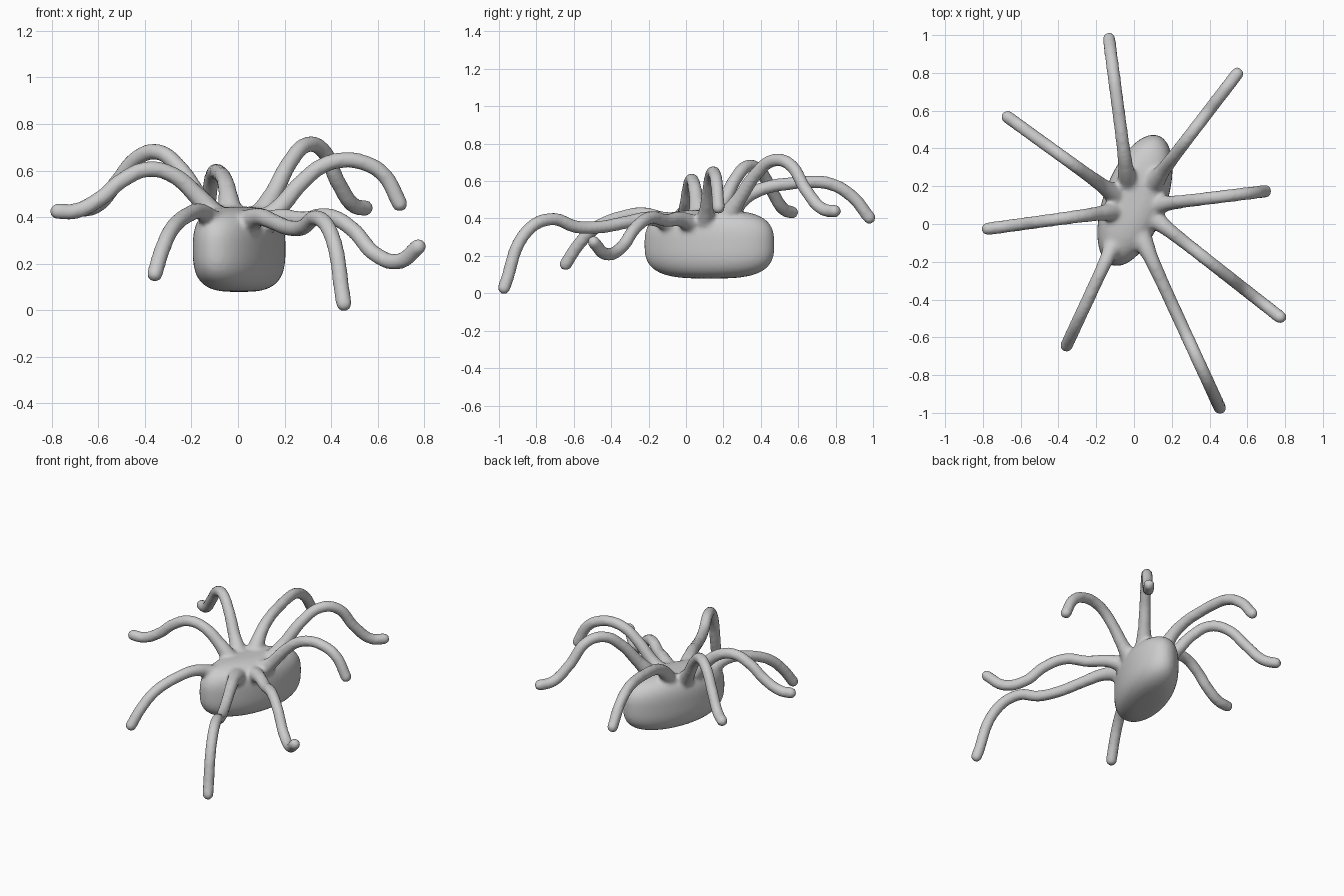
import bpy, bmesh, math
from mathutils import Vector, Matrix

if "Cube" in bpy.data.objects:
    bpy.data.objects.remove(bpy.data.objects["Cube"])

parts = []


def link(name, data):
    ob = bpy.data.objects.new(name, data)
    bpy.context.collection.objects.link(ob)
    return ob


def sphere(name, matrix, segs, rings, shape=None):
    bm = bmesh.new()
    bmesh.ops.create_uvsphere(bm, u_segments=segs, v_segments=rings, radius=1)
    if shape:
        for v in bm.verts:
            v.co = shape(v.co)
    bmesh.ops.transform(bm, verts=bm.verts, matrix=matrix)
    mesh = bpy.data.meshes.new(name)
    bm.to_mesh(mesh)
    bm.free()
    return link(name, mesh)


# Body: boxy ellipsoid, turned about z
def boxy(co):
    ring = max(math.hypot(co.x, co.y), 1e-5)
    k = ring ** 0.62 / ring
    return Vector((0.165 * k * co.x, 0.365 * k * co.y,
                   0.183 * math.copysign(abs(co.z) ** 0.68, co.z)))


body = sphere("spider_body", Matrix.Translation((0.005, 0.125, 0.262))
              @ Matrix.Rotation(math.radians(-20), 4, 'Z'), 64, 40, boxy)


# Leg: straight in plan, heights evenly spaced from root to tip, flared root, round tip
def make_leg(name, root, tip, heights):
    root, tip = Vector(root), Vector(tip)
    n = len(heights) - 1
    pts = [root.lerp(tip, i / n).to_3d() + Vector((0, 0, z)) for i, z in enumerate(heights)]
    pts[-1] += (pts[-2] - pts[-1]).normalized() * 0.032
    cu = bpy.data.curves.new(name, 'CURVE')
    cu.dimensions = '3D'
    cu.bevel_depth = 0.035
    cu.bevel_resolution = 5
    cu.resolution_u = 10
    cu.use_fill_caps = True
    sp = cu.splines.new('BEZIER')
    sp.bezier_points.add(n)
    for i, (bp, p) in enumerate(zip(sp.bezier_points, pts)):
        bp.co = p
        bp.handle_left_type = bp.handle_right_type = 'AUTO'
        bp.radius = 1 + 0.7 * 0.2 ** i
    parts.append(link(name, cu))
    parts.append(sphere(name + "_tip", Matrix.Translation(pts[-1]) @ Matrix.Scale(0.0355, 4), 20, 12))


make_leg("leg_back_left", (-0.03, 0.2), (-0.135, 1.0), (.38, .51, .565, .585, .595, .585, .52, .38))
make_leg("leg_back_right", (0.09, 0.2), (0.565, 0.82), (.38, .51, .64, .71, .69, .55, .45, .435))
make_leg("leg_rear_side_left", (-0.08, 0.14), (-0.695, 0.585), (.38, .49, .615, .68, .655, .55, .45, .425))
make_leg("leg_side_left", (-0.08, 0.07), (-0.805, -0.03), (.37, .5, .585, .605, .56, .475, .425, .425))
make_leg("leg_front_left", (-0.1, -0.09), (-0.365, -0.66), (.36, .41, .425, .41, .385, .34, .255, .13))
make_leg("leg_front_right", (0.03, -0.05), (0.46, -0.985), (.37, .4, .38, .355, .355, .397, .33, 0))
make_leg("leg_fore_side_right", (0.08, 0.05), (0.795, -0.51), (.36, .395, .39, .405, .35, .24, .21, .29))
make_leg("leg_side_right", (0.1, 0.1), (0.71, 0.175), (.36, .45, .55, .62, .645, .635, .585, .43))

# Convert the legs and join everything to the body
bpy.ops.object.select_all(action='DESELECT')
for ob in parts:
    ob.select_set(True)
bpy.context.view_layer.objects.active = parts[0]
bpy.ops.object.convert(target='MESH')
body.select_set(True)
bpy.context.view_layer.objects.active = body
bpy.ops.object.join()

# Fuse into one smooth organic skin
fuse = body.modifiers.new("fuse", 'REMESH')
fuse.mode = 'VOXEL'
fuse.voxel_size = 0.012
fuse.use_smooth_shade = True
soften = body.modifiers.new("soften", 'SMOOTH')
soften.factor = 0.5
soften.iterations = 8
